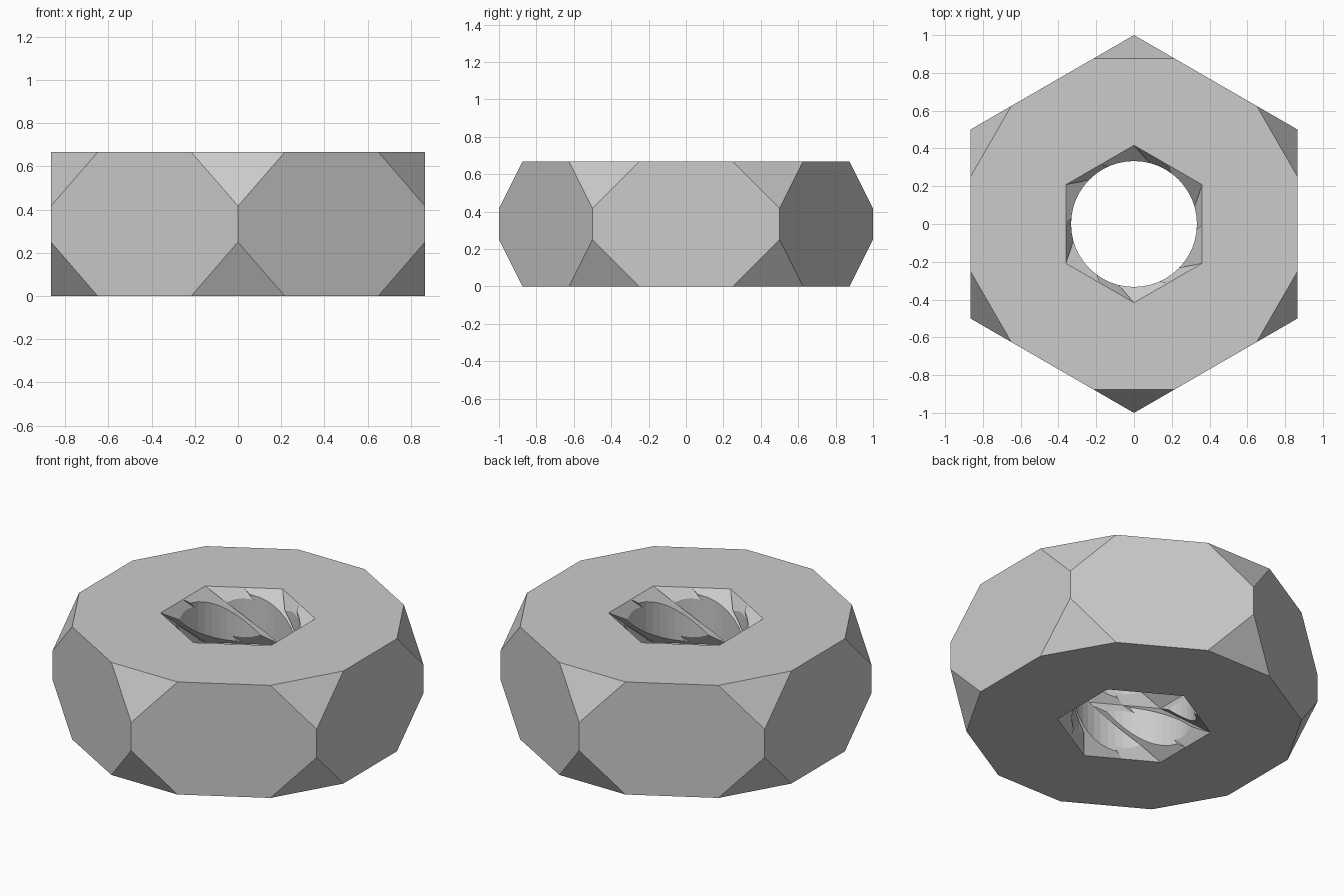
import bpy
import bmesh
from math import sin, cos, pi, radians
from mathutils import Vector

if "Cube" in bpy.data.objects:
    bpy.data.objects.remove(bpy.data.objects["Cube"], do_unlink=True)

HEIGHT = 2 / 3
HOLE_R = 5 / 12
BORE_R = 1 / 3

steel = bpy.data.materials.new("light_grey")
steel.use_nodes = True
grey = (0.6, 0.6, 0.6, 1)
steel.diffuse_color = grey
steel.node_tree.nodes["Principled BSDF"].inputs["Base Color"].default_value = grey


def circle(count, radius, z, turn=0.0):
    """Ring of points, the first one on +y when turn is zero."""
    return [Vector((radius * cos(pi / 2 + turn + 2 * pi * i / count),
                    radius * sin(pi / 2 + turn + 2 * pi * i / count), z))
            for i in range(count)]


def hexagon_with_midpoints(radius, z, turn):
    corners = circle(6, radius, z, turn)
    ring = []
    for i, corner in enumerate(corners):
        ring += [corner, (corner + corners[(i + 1) % 6]) / 2]
    return ring


def loft(rings, split=False):
    """Closed solid through a stack of rings; split makes triangles."""
    bm = bmesh.new()
    loops = [[bm.verts.new(p) for p in ring] for ring in rings]
    for low, up in zip(loops, loops[1:]):
        for i in range(len(low)):
            j = (i + 1) % len(low)
            if split:
                bm.faces.new((low[i], low[j], up[j]))
                bm.faces.new((low[i], up[j], up[i]))
            else:
                bm.faces.new((low[i], low[j], up[j], up[i]))
    bm.faces.new(loops[0][::-1])
    bm.faces.new(loops[-1])
    return bm


def finish(bm, name):
    bmesh.ops.recalc_face_normals(bm, faces=bm.faces)
    mesh = bpy.data.meshes.new(name)
    bm.to_mesh(mesh)
    bm.free()
    mesh.materials.append(steel)
    obj = bpy.data.objects.new(name, mesh)
    bpy.context.collection.objects.link(obj)
    return obj


# Hexagonal body with every corner cut off at top and bottom
body = loft([circle(6, 1, 0), circle(6, 1, HEIGHT)])
for corner in circle(6, 1, 0):
    for side in (1, -1):
        middle = HEIGHT / 2
        point = corner + Vector((0, 0, middle + side / 12))
        normal = (corner * 2 + Vector((0, 0, side))).normalized()
        cut = bmesh.ops.bisect_plane(
            body, geom=body.verts[:] + body.edges[:] + body.faces[:],
            dist=1e-5, plane_co=point, plane_no=normal, clear_outer=True)
        edges = [e for e in cut["geom_cut"] if isinstance(e, bmesh.types.BMEdge)]
        bmesh.ops.edgeloop_fill(body, edges=edges)
nut = finish(body, "hex_nut")

# Twisted hexagonal thread, turning a sixth of a circle per layer
turns = [radians(60) * k for k in range(3)]
layers = [hexagon_with_midpoints(HOLE_R, HEIGHT * k / 2, t)
          for k, t in enumerate(turns)]
over = Vector((0, 0, 0.02))
layers.insert(0, [p - over for p in layers[0]])
layers.append([p + over for p in layers[-1]])
thread = finish(loft(layers, split=True), "thread_cutter")

# Round bore through the middle
bore = finish(loft([circle(48, BORE_R, -0.05), circle(48, BORE_R, HEIGHT + 0.05)]),
              "bore_cutter")

# Cut the hole and drop the cutters
bpy.context.view_layer.objects.active = nut
for cutter in (thread, bore):
    cutter.hide_render = True
    mod = nut.modifiers.new(cutter.name, "BOOLEAN")
    mod.operation = "DIFFERENCE"
    mod.solver = "EXACT"
    mod.object = cutter
    bpy.ops.object.modifier_apply(modifier=mod.name)
    bpy.data.objects.remove(cutter, do_unlink=True)
